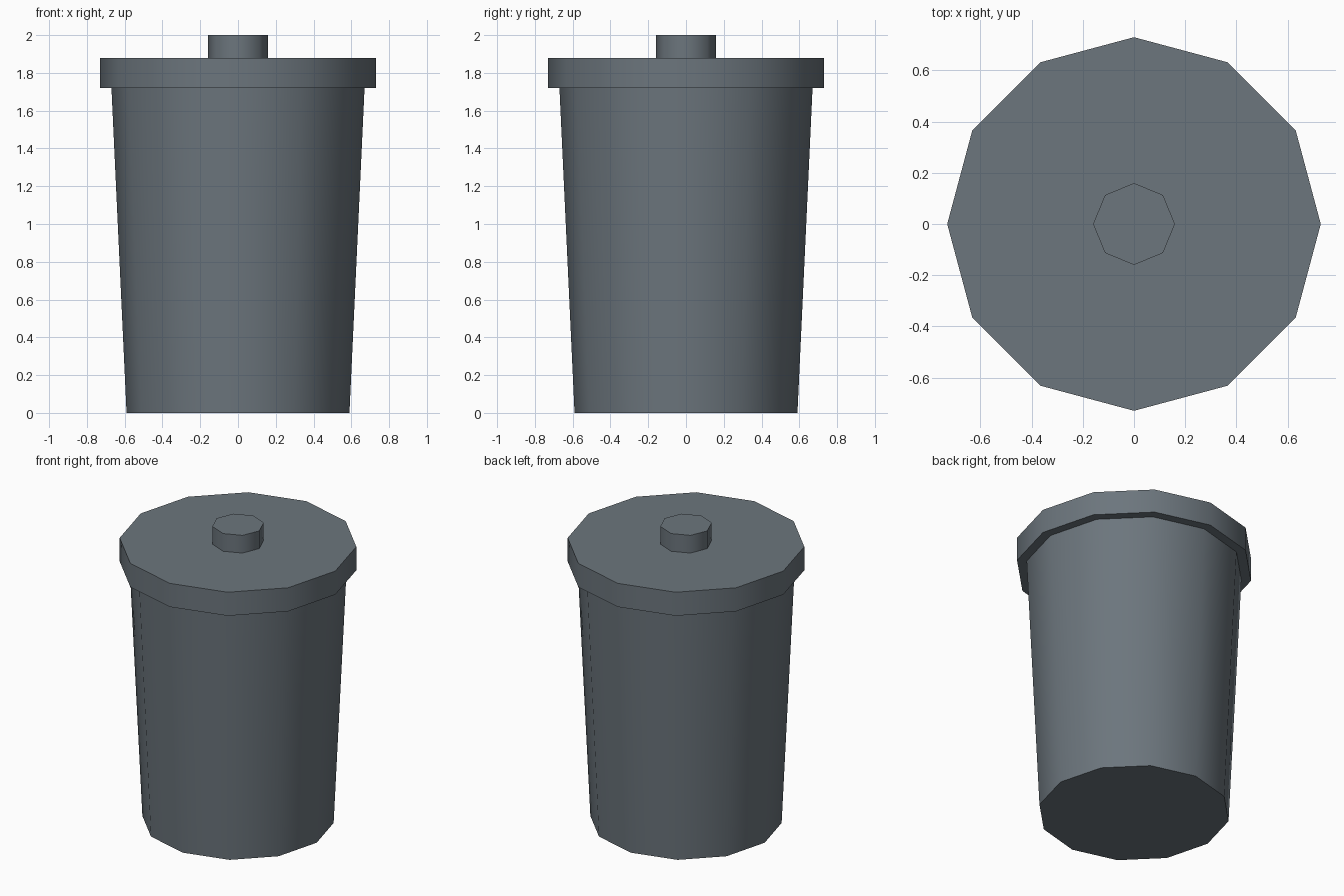
import bpy
import math

if "Cube" in bpy.data.objects:
    bpy.data.objects.remove(bpy.data.objects["Cube"], do_unlink=True)

# Single slate grey material
grey = bpy.data.materials.new("slate_grey")
grey.use_nodes = True
colour = (0.15, 0.18, 0.205, 1.0)
grey.diffuse_color = colour
grey.node_tree.nodes["Principled BSDF"].inputs["Base Color"].default_value = colour


def drum(name, sides, r_bottom, r_top, z_bottom, z_top):
    """Closed tapered prism with a corner on the x axis, smooth around its side."""
    bpy.ops.mesh.primitive_cone_add(
        vertices=sides, radius1=r_bottom, radius2=r_top, depth=z_top - z_bottom,
        location=(0, 0, (z_bottom + z_top) / 2))
    obj = bpy.context.object
    obj.name = name
    obj.data.materials.append(grey)
    bpy.ops.object.shade_smooth_by_angle(angle=math.radians(50))
    return obj


# Tapered bin, overhanging lid and its knob
drum("bin_body", 12, 0.59, 0.67, 0.0, 1.72)
drum("lid", 12, 0.73, 0.73, 1.72, 1.88)
drum("lid_knob", 8, 0.16, 0.16, 1.88, 2.0)
